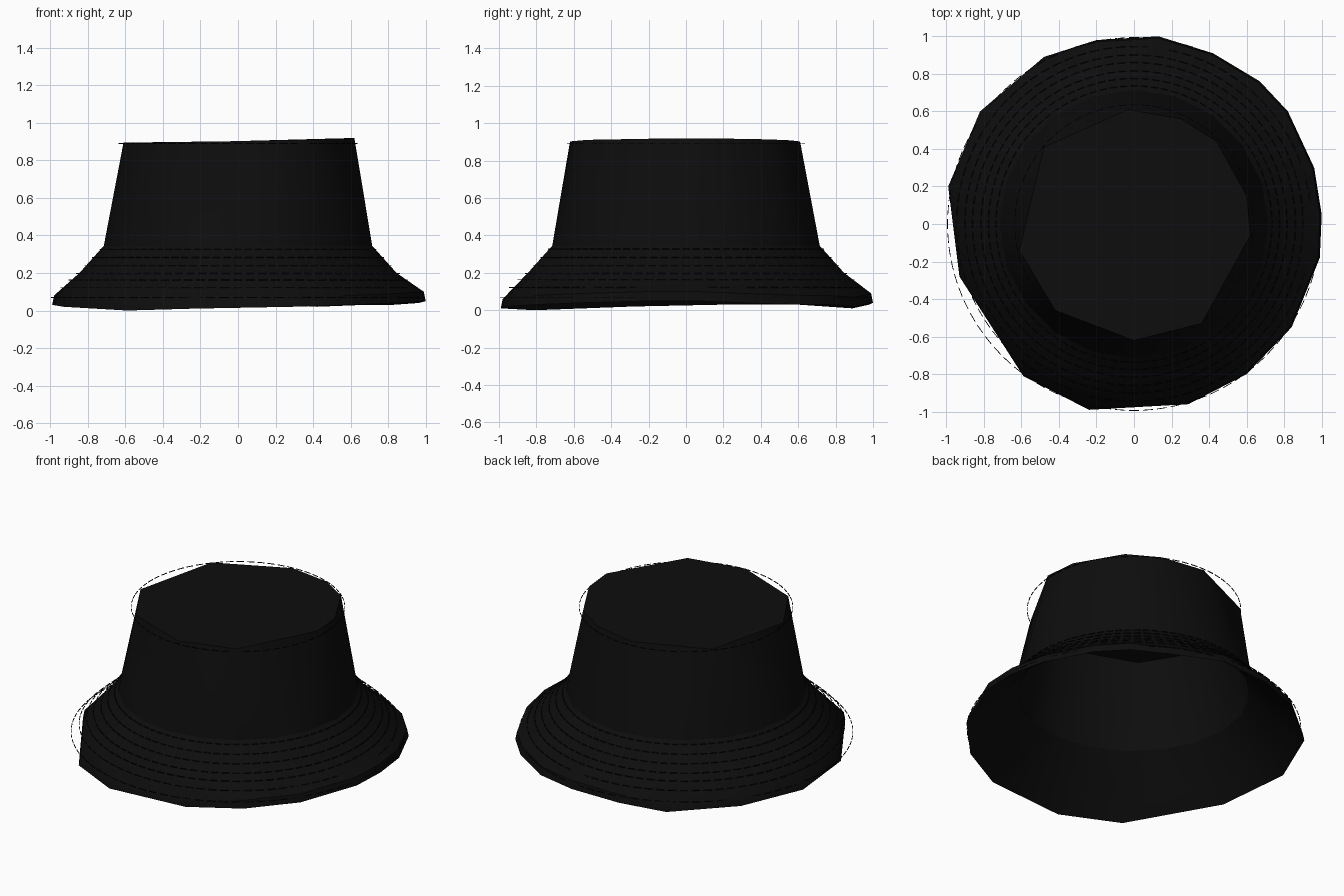
import bpy, bmesh, math
from mathutils import Vector, Matrix

if "Cube" in bpy.data.objects:
    bpy.data.objects.remove(bpy.data.objects["Cube"])


def material(name, v):
    m = bpy.data.materials.new(name)
    m.diffuse_color = (v, v, v, 1)
    m.use_nodes = True
    m.node_tree.nodes["Principled BSDF"].inputs["Base Color"].default_value = m.diffuse_color
    return m


BLACK = material("black cloth", 0.004)
THREAD = material("black thread", 0.003)

# Uneven brim outline (x, y, lower z) and crown top outline (x, y)
BRIM = [(.99, -.18, .05), (1.0, .05, .05), (.96, .30, .04), (.82, .60, .03), (.67, .76, .03),
        (.42, .91, .02), (.13, 1.0, .04), (-.20, .98, .03), (-.48, .89, .01),
        (-.82, .60, .03), (-.99, .20, .03), (-.93, -.28, .02), (-.59, -.81, 0),
        (-.24, -.99, .01), (.29, -.96, .02), (.60, -.80, .03), (.84, -.55, .04)]
TOP = [(.62, -.06), (.60, .15), (.44, .44), (.25, .56), (-.03, .61), (-.48, .41),
       (-.61, -.14), (-.42, -.46), (0, -.62), (.36, -.53)]


def angle(p):
    return math.atan2(p[1], p[0]) % math.tau


def circle(r, z, n=20):
    return [(r * math.cos(math.tau * i / n), r * math.sin(math.tau * i / n), z) for i in range(n)]


def zip_loops(bm, a, b):
    """Join two rings of different counts with triangles, walking round by angle."""
    ia = ib = 0
    na, nb = len(a), len(b)
    turn = lambda ring, i: angle(ring[i % len(ring)].co) + math.tau * (i // len(ring))
    while ia < na or ib < nb:
        if ib >= nb or (ia < na and turn(a, ia + 1) <= turn(b, ib + 1)):
            bm.faces.new((a[ia % na], a[(ia + 1) % na], b[ib % nb]))
            ia += 1
        else:
            bm.faces.new((a[ia % na], b[(ib + 1) % nb], b[ib % nb]))
            ib += 1


def finish(bm, name, mat, smooth=35):
    bmesh.ops.recalc_face_normals(bm, faces=bm.faces[:])
    mesh = bpy.data.meshes.new(name)
    bm.to_mesh(mesh)
    bm.free()
    mesh.materials.append(mat)
    ob = bpy.data.objects.new(name, mesh)
    bpy.context.collection.objects.link(ob)
    if smooth:
        bpy.ops.object.select_all(action='DESELECT')
        ob.select_set(True)
        bpy.context.view_layer.objects.active = ob
        bpy.ops.object.shade_smooth_by_angle(angle=math.radians(smooth))
    return ob


def shell(name, rings, caps):
    bm = bmesh.new()
    loops = [[bm.verts.new(p) for p in sorted(r, key=angle)] for r in rings]
    for a, b in zip(loops, loops[1:]):
        zip_loops(bm, a, b)
    for i in caps:
        bm.faces.new(loops[i])
    return finish(bm, name, BLACK)


def top_ring(scale, drop):
    return [(x * scale, y * scale, .907 + .02 * x - .012 * y * y - drop) for x, y in TOP]


# Brim: underside, rolled edge and sloping upper face
lip = [(x * .99, y * .99, z + .05) for x, y, z in BRIM]
shell("brim", [circle(.69, .315), circle(.82, .175), BRIM, lip,
               circle(.845, .20), circle(.715, .345)], [])

# Crown with flat top, and the hollow lining inside it
shell("crown", [circle(.715, .345), top_ring(1, 0)], [1])
shell("crown_lining", [circle(.69, .315), top_ring(.965, .025)], [1])


def stitches(name, rows, count=84, t=.004):
    bm = bmesh.new()
    for r, z in rows:
        for i in range(count):
            a = math.tau * i / count
            length = math.tau * r / count * .7
            mat = (Matrix.Translation(Vector((r * math.cos(a), r * math.sin(a), z)))
                   @ Matrix.Rotation(a, 4, 'Z') @ Matrix.Diagonal((t, length, t, 1)))
            bmesh.ops.create_cube(bm, size=1, matrix=mat)
    finish(bm, name, THREAD, 0)


# Stitch rows round the brim, and one round the crown edge
stitches("brim_stitching", [(.735, .327), (.775, .282), (.815, .238), (.86, .197),
                            (.90, .163), (.945, .122), (.993, .07)])
stitches("crown_stitching", [(.635, .89)], 64)
